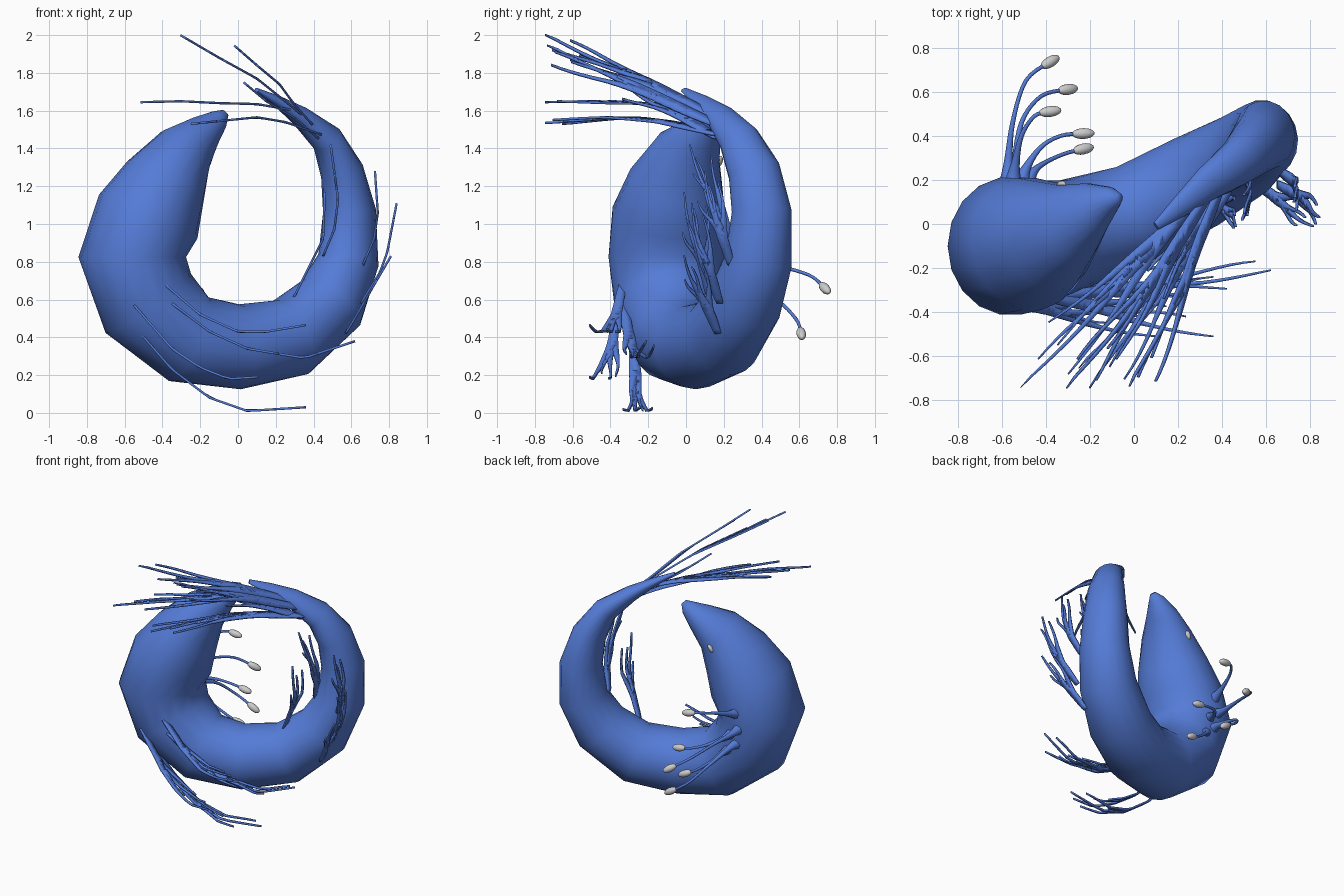
import bpy, bmesh, math
from mathutils import Vector

if "Cube" in bpy.data.objects:
    bpy.data.objects.remove(bpy.data.objects["Cube"])

blue = bpy.data.materials.new("blue_skin")
blue.diffuse_color = (0.09, 0.2, 0.68, 1)
blue.use_nodes = True
blue.node_tree.nodes["Principled BSDF"].inputs["Base Color"].default_value = blue.diffuse_color


def finish(name, bm, mat=None, angle=60):
    bmesh.ops.recalc_face_normals(bm, faces=bm.faces)
    me = bpy.data.meshes.new(name)
    bm.to_mesh(me)
    bm.free()
    ob = bpy.data.objects.new(name, me)
    bpy.context.collection.objects.link(ob)
    if mat:
        me.materials.append(mat)
    for o in bpy.context.selected_objects:
        o.select_set(False)
    bpy.context.view_layer.objects.active = ob
    ob.select_set(True)
    bpy.ops.object.shade_smooth_by_angle(angle=math.radians(angle))
    return ob


def spline(pts, n):
    """Catmull-Rom through points of any dimension."""
    pts = [Vector(p) for p in pts]
    out = []
    for i in range(len(pts) - 1):
        a, b, c, d = pts[max(i - 1, 0)], pts[i], pts[i + 1], pts[min(i + 2, len(pts) - 1)]
        for k in range(n):
            t = k / n
            out.append(0.5 * (2 * b + (c - a) * t + (2 * a - 5 * b + 4 * c - d) * t * t
                              + (3 * b - a - 3 * c + d) * t ** 3))
    return out + [pts[-1]]


def loft(name, stations, sides, ref, mat=None):
    """Skin elliptical rings; station = (x, y, z, in-plane radius, radius along ref)."""
    bm = bmesh.new()
    P = [Vector(s[:3]) for s in stations]
    rings = []
    for i, s in enumerate(stations):
        t = (P[min(i + 1, len(P) - 1)] - P[max(i - 1, 0)]).normalized()
        b = (ref - t * t.dot(ref)).normalized()
        n = b.cross(t)
        rings.append([bm.verts.new(P[i] + n * s[3] * math.cos(a) + b * s[4] * math.sin(a))
                      for a in (2 * math.pi * k / sides for k in range(sides))])
    for r, q in zip(rings, rings[1:]):
        for k in range(sides):
            bm.faces.new((r[k], r[(k + 1) % sides], q[(k + 1) % sides], q[k]))
    bm.faces.new(rings[0])
    bm.faces.new(rings[-1])
    return finish(name, bm, mat)


def ellipsoid(name, loc, direction, length, radius, flat=1.0):
    bm = bmesh.new()
    bmesh.ops.create_uvsphere(bm, u_segments=14, v_segments=10, radius=1)
    ob = finish(name, bm)
    ob.scale = (radius, radius * flat, length)
    ob.rotation_mode = 'QUATERNION'
    ob.rotation_quaternion = Vector(direction).to_track_quat('Z', 'Y')
    ob.location = loc
    return ob


def fin(name, profile, root_y, tips, width=0.03):
    """Thin frayed sheet: xz profile swept along y, cut into strands ending at (s, y) tips."""
    prof = [Vector((p[0], 0, p[1])) for p in profile]
    lens = [(b - a).length for a, b in zip(prof, prof[1:])]
    total = sum(lens)

    def place(u, y):
        u = max(0, min(u, total))
        for a, b, l in zip(prof, prof[1:], lens):
            if u <= l + 1e-6:
                p = a.lerp(b, u / l)
                return (p.x, y, p.z)
            u -= l
        return (prof[-1].x, y, prof[-1].z)

    bm = bmesh.new()
    T = [Vector((s * total, y - root_y)) for s, y in tips]
    mean = sum(T, Vector((0, 0))) / len(T)
    N = 18
    for k, tip in enumerate(T):
        side = Vector((-tip.y, tip.x)).normalized()
        line = []
        for i in range(N + 1):
            f = i / N
            p = mean.lerp(tip, f * f * (3 - 2 * f)) * f
            line.append(p + side * 0.016 * math.sin(7 * f + 1.7 * k) * f)
        prev = None
        for i, p in enumerate(line):
            f = i / N
            d = (line[min(i + 1, N)] - line[max(i - 1, 0)]).normalized()
            w = width * (0.5 + 0.9 * math.sin(math.pi * min(1, f * 1.1 + 0.2))) * 0.5 * (1 - 0.8 * f ** 4) + 0.002
            q = Vector((-d.y, d.x)) * w
            pair = [bm.verts.new(place(v.x, v.y + root_y)) for v in (p + q, p - q)]
            if prev:
                bm.faces.new((prev[0], prev[1], pair[1], pair[0]))
            prev = pair
    ob = finish(name, bm, blue, 40)
    m = ob.modifiers.new("thickness", 'SOLIDIFY')
    m.thickness = 0.012
    m.offset = 0
    return ob


# Curled body from snout round to tail
loft("body", [
    (-.065, .12, 1.59, .02, .02), (-.10, .115, 1.555, .055, .055), (-.18, .08, 1.485, .10, .115),
    (-.28, .01, 1.39, .16, .18), (-.385, -.05, 1.22, .23, .255), (-.475, -.09, 1.04, .285, .305),
    (-.56, -.10, .825, .285, .315), (-.475, -.09, .58, .275, .29), (-.26, -.04, .39, .245, .25),
    (.01, .05, .35, .225, .23), (.28, .19, .40, .215, .22), (.49, .31, .58, .195, .20),
    (.585, .385, .81, .162, .18), (.59, .40, 1.07, .14, .16), (.55, .36, 1.28, .115, .14),
    (.47, .28, 1.45, .085, .11), (.33, .18, 1.57, .055, .08), (.21, .08, 1.65, .03, .05),
    (.10, -.01, 1.71, .01, .02)], 18, Vector((0, 1, 0)), blue)

# Single eye
ellipsoid("eye", (-.33, .175, 1.33), (-.4, -.25, -.7), .034, .02, .8)

# Stalks with pale bulbs: root, bends, bulb centre
stalks = [
    [(-.57, .16, .80), (-.57, .27, .79), (-.55, .46, .78), (-.49, .65, .73), (-.38, .735, .66)],
    [(-.55, .14, .68), (-.54, .26, .67), (-.51, .46, .61), (-.42, .58, .50), (-.30, .61, .42)],
    [(-.55, .16, .90), (-.54, .26, .93), (-.51, .40, .98), (-.45, .49, 1.0), (-.38, .51, .99)],
    [(-.52, .15, .76), (-.49, .25, .73), (-.42, .35, .70), (-.33, .40, .67), (-.23, .41, .65)],
    [(-.50, .13, .64), (-.46, .23, .60), (-.40, .28, .54), (-.31, .32, .47), (-.23, .34, .43)]]
for i, pts in enumerate(stalks):
    path = spline(pts, 5)
    n = len(path) - 1
    rad = [.009 + .055 * (1 - k / n) ** 5 for k in range(n + 1)]
    loft(f"stalk_{i + 1}", [(*p, r, r) for p, r in zip(path, rad)], 8, Vector((0, .05, 1)), blue)
    ellipsoid(f"bulb_{i + 1}", path[-1], path[-1] - path[-3], .052, .025)

# Long tail fins sweeping forward
fin("tail_fin_top", [(.36, 1.56), (.25, 1.65), (.10, 1.77), (-.10, 1.88), (-.305, 2.0)], .17,
    [(1, -.75), (.92, -.62), (.82, -.70), (.74, -.56), (.66, -.62)], .034)
fin("tail_fin_upper", [(.40, 1.52), (.30, 1.63), (.22, 1.74), (.10, 1.84), (-.02, 1.945)], .18,
    [(1, -.74), (.9, -.70), (.8, -.60), (.75, -.71), (.62, -.45)], .034)
fin("tail_fin_middle", [(.36, 1.59), (.10, 1.635), (-.10, 1.64), (-.30, 1.65), (-.515, 1.645)], .19,
    [(1, -.75), (.90, -.62), (.82, -.54), (.86, -.44), (.74, -.69)], .034)
fin("tail_fin_lower", [(.45, 1.47), (.25, 1.54), (.10, 1.565), (-.05, 1.55), (-.25, 1.53)], .19,
    [(1, -.66), (.92, -.75), (.82, -.64), (.72, -.70), (.64, -.50)], .034)
fin("tail_fin_short", [(.43, 1.45), (.30, 1.56), (.15, 1.65), (.03, 1.75)], .18,
    [(1, -.35), (.9, -.22), (.75, -.33), (.65, -.15)], .03)

# Fins on the inner side of the tail limb
fin("inner_fin_low", [(.29, .60), (.37, .76), (.45, .92), (.46, 1.17)], .13,
    [(1, -.02), (.85, .03), (.88, .12), (.65, -.01)])
fin("inner_fin_high", [(.45, .83), (.51, .97), (.53, 1.13), (.49, 1.42)], .27,
    [(1, .01), (.88, .04), (.75, .05), (.9, .14), (.6, .08)])

# Fins on the outer side of the tail limb
fin("outer_fin_low", [(.57, .42), (.63, .52), (.71, .66), (.81, .83)], .17,
    [(1, -.02), (.85, .02), (.9, .10), (.7, .0)])
fin("outer_fin_middle", [(.65, .58), (.75, .74), (.79, .85), (.84, 1.11)], .18,
    [(1, .02), (.85, -.01), (.9, .10), (.7, .05)])
fin("outer_fin_high", [(.66, .78), (.72, .92), (.74, 1.06), (.725, 1.28)], .24,
    [(1, .09), (.85, .11), (.9, .18), (.7, .07)])

# Fins on the front of the belly
fin("belly_fin_1", [(-.41, .70), (-.20, .52), (0, .43), (.15, .43), (.36, .465)], -.33,
    [(1, -.52), (.85, -.43), (.75, -.36), (.62, -.41)])
fin("belly_fin_2", [(-.35, .58), (-.15, .43), (.05, .34), (.35, .29), (.62, .38)], -.33,
    [(1, -.22), (.93, -.18), (.8, -.28), (.68, -.24), (.6, -.33)])
fin("belly_fin_3", [(-.55, .57), (-.35, .34), (-.20, .24), (-.05, .18), (.11, .19)], -.36,
    [(1, -.52), (.88, -.42), (.75, -.36), (.7, -.44)])
fin("belly_fin_4", [(-.55, .46), (-.35, .23), (-.15, .08), (.05, .01), (.36, .03)], -.28,
    [(1, -.25), (.92, -.19), (.85, -.32), (.7, -.22), (.65, -.29)])
